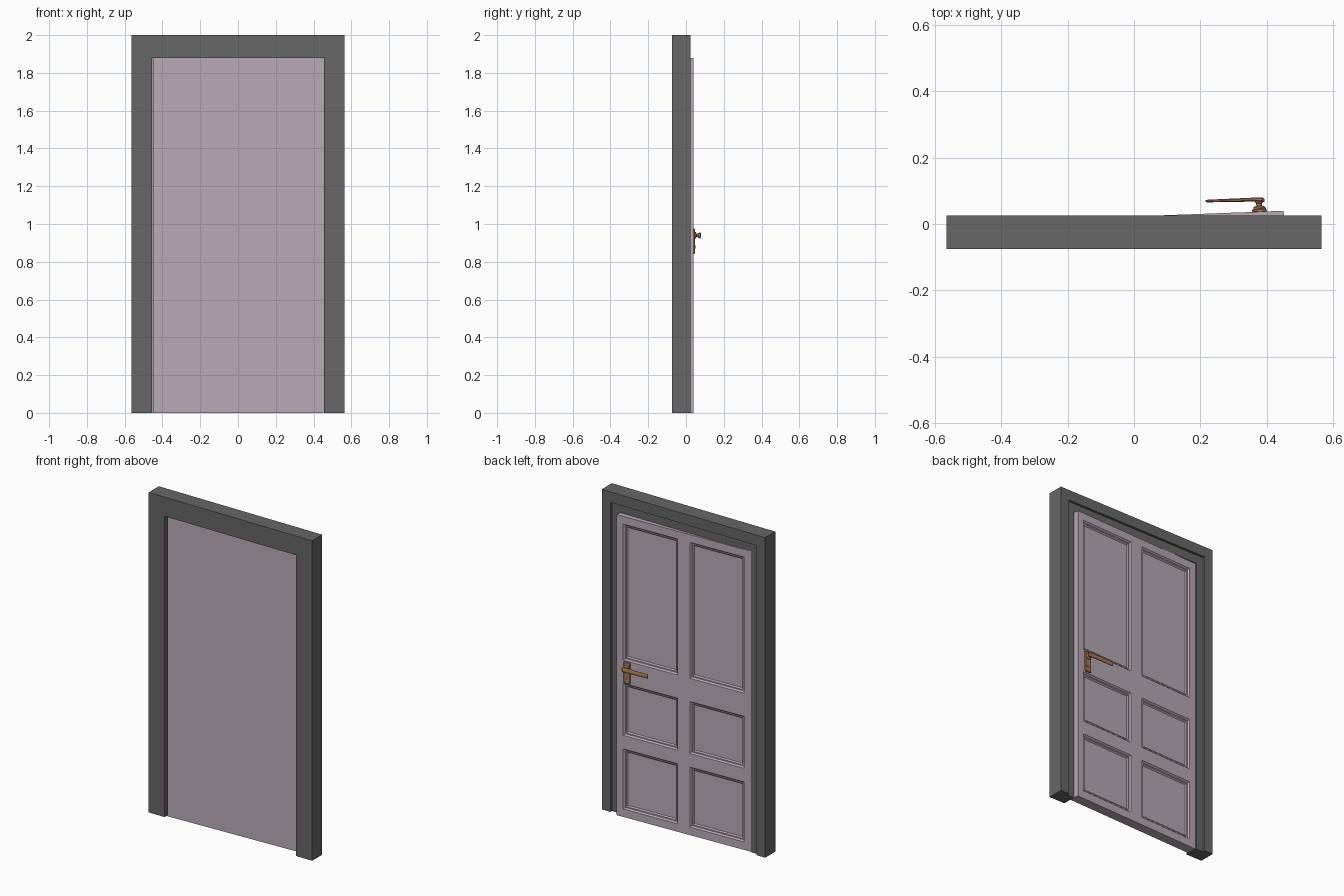
import bpy, bmesh, math
from mathutils import Matrix, Vector

old = bpy.data.objects.get("Cube")
if old:
    bpy.data.objects.remove(old, do_unlink=True)


def material(name, rgb):
    m = bpy.data.materials.new(name)
    m.use_nodes = True
    m.diffuse_color = (*rgb, 1)
    m.node_tree.nodes["Principled BSDF"].inputs["Base Color"].default_value = (*rgb, 1)
    return m


GREY = material("dark grey paint", (0.135, 0.135, 0.135))
MAUVE = material("pale mauve paint", (0.49, 0.405, 0.465))
BRONZE = material("bronze", (0.42, 0.20, 0.105))

# The door stands slightly ajar, turned about its hinge edge
SWING = Matrix.Translation((-0.452, 0.006, 0)) @ Matrix.Rotation(math.atan(0.0375), 4, "Z")
WIDTH, HEIGHT, THICK = 0.904, 1.878, 0.062


def finish(bm, name, mat, matrix=Matrix(), smooth=False):
    bmesh.ops.recalc_face_normals(bm, faces=bm.faces)
    mesh = bpy.data.meshes.new(name)
    bm.to_mesh(mesh)
    bm.free()
    mesh.materials.append(mat)
    ob = bpy.data.objects.new(name, mesh)
    bpy.context.collection.objects.link(ob)
    ob.matrix_world = matrix
    if smooth:
        bpy.ops.object.select_all(action="DESELECT")
        ob.select_set(True)
        bpy.context.view_layer.objects.active = ob
        bpy.ops.object.shade_smooth_by_angle()
    return ob


def sweep(bm, rings):
    """Join closed rings of points into a capped tube."""
    loops = [[bm.verts.new(p) for p in ring] for ring in rings]
    n = len(loops[0])
    for a, b in zip(loops, loops[1:]):
        for i in range(n):
            j = (i + 1) % n
            bm.faces.new((a[i], a[j], b[j], b[i]))
    bm.faces.new(loops[0])
    bm.faces.new(loops[-1])


# Frame: rebated section carried up one jamb, across the head and down the other
section = [(0, -0.075), (0.11, -0.075), (0.11, 0.01), (0.06, 0.01), (0.06, 0.025), (0, 0.025)]
stations = [(-1, False), (-1, True), (1, True), (1, False)]
bm = bmesh.new()
sweep(bm, [[(side * (0.565 - d), y, 2 - d * 1.09 if top else 0) for d, y in section]
           for side, top in stations])
finish(bm, "door_frame", GREY)

# Door leaf: a grid of stiles and rails with six stepped, sunken panels
xs = [0, 0.044, 0.410, 0.494, 0.860, WIDTH]
zs = [0, 0.05, 0.425, 0.51, 0.835, 0.98, 1.83, HEIGHT]
bm = bmesh.new()
grid = [[bm.verts.new((x, 0, z)) for x in xs] for z in zs]
panels = []
for r in range(len(zs) - 1):
    for c in range(len(xs) - 1):
        f = bm.faces.new((grid[r][c], grid[r + 1][c], grid[r + 1][c + 1], grid[r][c + 1]))
        if r % 2 and c % 2:
            panels.append(f)
# Thickness: plain front face and edges
rim = [e for e in bm.edges if e.is_boundary]
made = bmesh.ops.extrude_edge_only(bm, edges=rim)["geom"]
bmesh.ops.translate(bm, vec=(0, -THICK, 0), verts=[g for g in made if isinstance(g, bmesh.types.BMVert)])
bmesh.ops.contextual_create(bm, geom=[e for e in bm.edges if e.is_boundary])
bmesh.ops.recalc_face_normals(bm, faces=bm.faces)
for thick, depth in ((0.008, -0.009), (0.007, 0), (0.007, -0.007)):
    bmesh.ops.inset_individual(bm, faces=panels, thickness=thick, depth=depth, use_even_offset=True)
finish(bm, "door_leaf", MAUVE, SWING)


def block(name, mat, lo, hi, bevel=0):
    lo, hi = Vector(lo), Vector(hi)
    bm = bmesh.new()
    bmesh.ops.create_cube(bm, size=1)
    for v in bm.verts:
        v.co = [(a + b) / 2 + c * (b - a) for a, b, c in zip(lo, hi, v.co)]
    if bevel:
        bmesh.ops.bevel(bm, geom=bm.edges[:], offset=bevel, segments=1, affect="EDGES")
    return finish(bm, name, mat, SWING)


def turned(name, mat, x, z, profile, sides=16):
    """Round part standing out from the door, from (radius, height) pairs."""
    bm = bmesh.new()
    sweep(bm, [[(x + r * math.cos(t), y, z + r * math.sin(t))
                for t in (2 * math.pi * k / sides for k in range(sides))] for r, y in profile])
    return finish(bm, name, mat, SWING, smooth=True)


# Handle: plate, collar and neck, lever and keyhole
HX, HZ = 0.831, 0.94
block("handle_plate", BRONZE, (HX - 0.022, -0.002, 0.842), (HX + 0.022, 0.009, 0.975), 0.003)
turned("handle_neck", BRONZE, HX, HZ,
       [(0.018, 0.008), (0.018, 0.014), (0.009, 0.018), (0.009, 0.025), (0.014, 0.032)])

# Lever: tapering bar with chamfered edges, bent in toward the neck
bm = bmesh.new()
rings = []
for dx, y, ry, rz in ((0.016, 0.033, 0.005, 0.012), (0.010, 0.036, 0.007, 0.016),
                      (-0.015, 0.037, 0.006, 0.014), (-0.155, 0.038, 0.004, 0.013),
                      (-0.162, 0.038, 0.003, 0.011)):
    rings.append([(HX + dx, y + ry * math.cos(t) * 1.08, HZ + rz * math.sin(t) * 1.08)
                  for t in (math.pi * (k + 0.5) / 4 for k in range(8))])
sweep(bm, rings)
finish(bm, "handle_lever", BRONZE, SWING)

turned("keyhole_ring", BRONZE, HX, 0.878, [(0.010, 0.008), (0.010, 0.011), (0.008, 0.012)])
block("keyhole_slot", GREY, (HX - 0.002, 0.010, 0.871), (HX + 0.002, 0.0125, 0.885))
